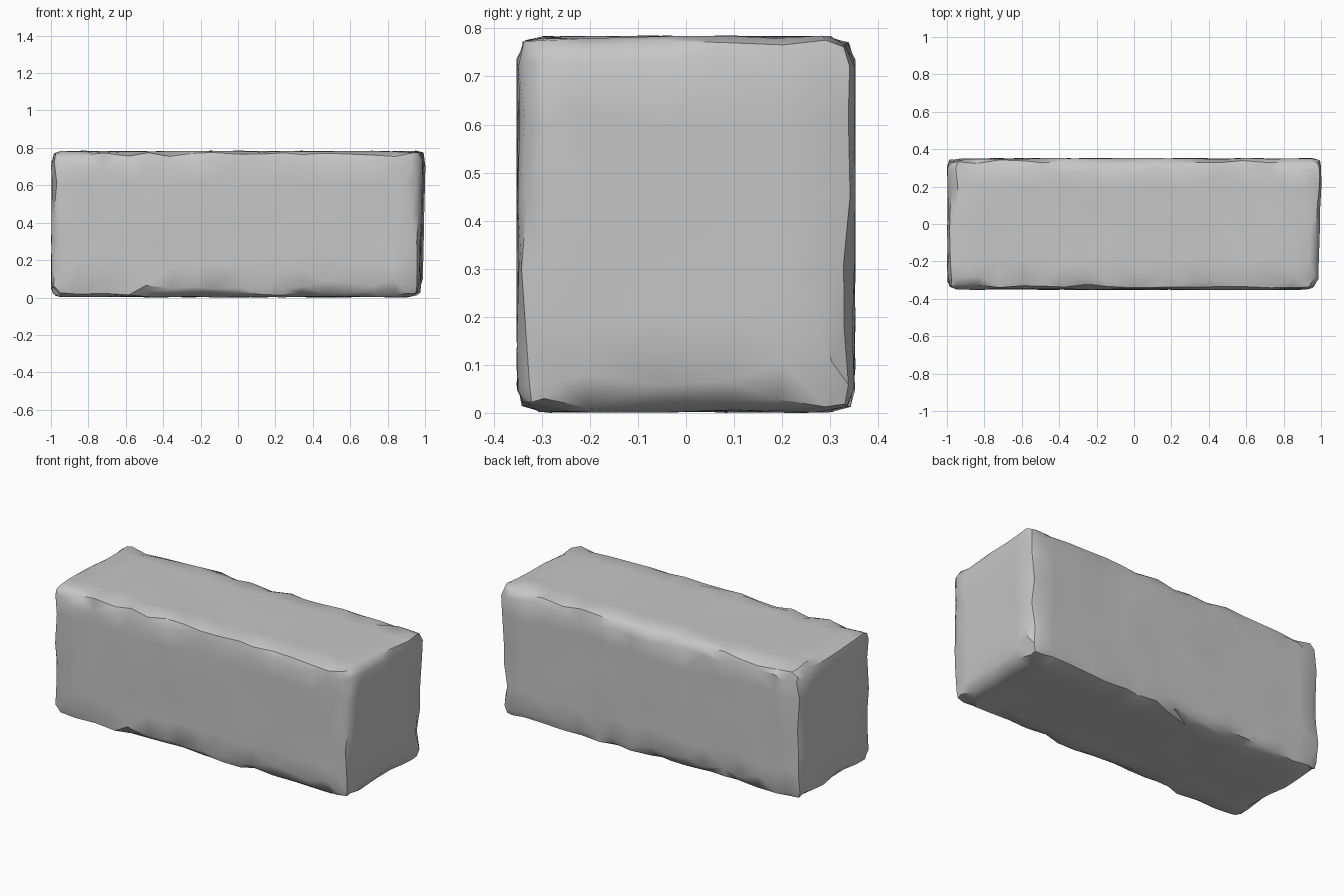
import bpy, bmesh, math, random
from mathutils import Vector

random.seed(11)
cube = bpy.data.objects.get("Cube")
if cube:
    bpy.data.objects.remove(cube, do_unlink=True)

HALF = Vector((1.0, 0.353, 0.3925))
BEVEL = 0.062

# Stone colour
stone = bpy.data.materials.new("stone grey")
stone.use_nodes = True
GREY = (0.57, 0.57, 0.57, 1.0)
stone.diffuse_color = GREY
bsdf = next(n for n in stone.node_tree.nodes if n.type == 'BSDF_PRINCIPLED')
bsdf.inputs["Base Color"].default_value = GREY
bsdf.inputs["Roughness"].default_value = 0.9

# Block cut into irregular strips
bm = bmesh.new()
bmesh.ops.create_cube(bm, size=2)
bmesh.ops.scale(bm, vec=HALF, verts=bm.verts)


def cut(axis, count, reach):
    normal = Vector((0, 0, 0))
    normal[axis] = 1
    step = 2 * reach / (count - 1)
    for i in range(count):
        pos = -reach + i * step + random.uniform(-0.18, 0.18) * step
        bmesh.ops.bisect_plane(bm, geom=bm.verts[:] + bm.edges[:] + bm.faces[:],
                               plane_co=normal * pos, plane_no=normal)


cut(0, 15, 0.84)
cut(1, 4, 0.19)
cut(2, 4, 0.22)

# Worn edges
sharp = [e for e in bm.edges if e.calc_face_angle(0) > 1]
bmesh.ops.bevel(bm, geom=sharp, offset=BEVEL, offset_type='OFFSET', segments=2,
                profile=0.45, affect='EDGES', clamp_overlap=False)

# Chipping: flat faces stay nearly flat, their borders wander, rims are rough
for v in bm.verts:
    co = v.co.copy()
    planes = [i for i in range(3) if abs(abs(co[i]) - HALF[i]) < 1e-4]
    near = [i for i in range(3) if i not in planes
            and HALF[i] - abs(co[i]) < BEVEL + 0.005]
    for i in range(3):
        side = math.copysign(1, co[i])
        if not planes:
            # worn rim, roughened but kept inside the block
            v.co[i] += random.uniform(-0.011, 0.011)
            v.co[i] = max(-HALF[i] + 0.004, min(HALF[i] - 0.004, v.co[i]))
        elif i in planes:
            v.co[i] -= side * random.uniform(0, 0.007)
        elif i in near:
            v.co[i] -= side * (random.random() ** 2 * 0.06 - 0.015)
        else:
            v.co[i] += random.uniform(-0.02, 0.02)

# Slightly skewed left end, then stand the block on the floor
for v in bm.verts:
    if v.co.x > 0.85:
        v.co.x += 0.010 * (v.co.y / HALF.y + v.co.z / HALF.z) - 0.011
    v.co.z += HALF.z

bmesh.ops.triangulate(bm, faces=bm.faces[:])
bmesh.ops.recalc_face_normals(bm, faces=bm.faces[:])
mesh = bpy.data.meshes.new("stone_block")
bm.to_mesh(mesh)
bm.free()
mesh.materials.append(stone)
block = bpy.data.objects.new("stone_block", mesh)
bpy.context.collection.objects.link(block)

# Smooth shading with crisp chips
for o in bpy.context.selected_objects:
    o.select_set(False)
block.select_set(True)
bpy.context.view_layer.objects.active = block
bpy.ops.object.shade_smooth_by_angle(angle=math.radians(35))
